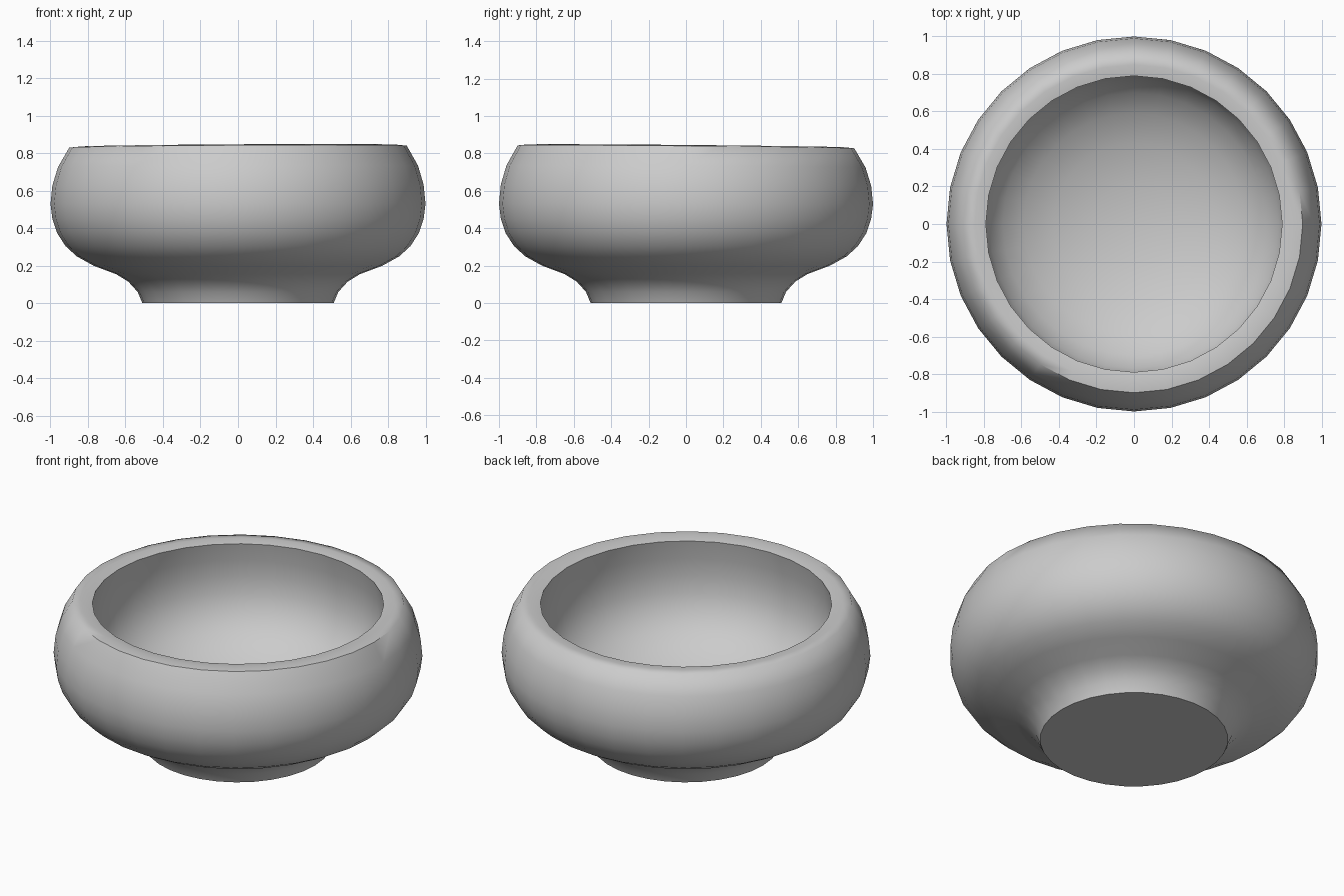
import bpy, bmesh, math

if "Cube" in bpy.data.objects:
    bpy.data.objects.remove(bpy.data.objects["Cube"])

SIDES = 32

# Half section of the bowl: base, foot, belly, rim, inner wall, inner floor
profile = [
    (0.0, 0.005), (0.51, 0.005), (0.535, 0.06), (0.585, 0.115), (0.65, 0.155),
    (0.77, 0.20), (0.86, 0.25), (0.92, 0.305), (0.965, 0.375), (0.99, 0.45),
    (1.0, 0.53), (0.99, 0.63), (0.96, 0.73), (0.90, 0.835), (0.85, 0.84),
    (0.79, 0.83), (0.81, 0.72), (0.815, 0.62), (0.805, 0.52), (0.77, 0.42),
    (0.70, 0.33), (0.59, 0.25), (0.43, 0.18), (0.22, 0.135), (0.0, 0.12),
]

# Spin the section around z
bm = bmesh.new()
verts = [bm.verts.new((r, 0, z)) for r, z in profile]
edges = [bm.edges.new(pair) for pair in zip(verts, verts[1:])]
bmesh.ops.spin(bm, geom=verts + edges, cent=(0, 0, 0), axis=(0, 0, 1),
               angle=2 * math.pi, steps=SIDES, use_duplicate=False)
bmesh.ops.remove_doubles(bm, verts=bm.verts, dist=0.0005)
bmesh.ops.recalc_face_normals(bm, faces=bm.faces)

# The worn rim dips slightly towards the back left
for v in bm.verts:
    v.co.z += (0.006 * v.co.x - 0.009 * v.co.y) * max(0, v.co.z - 0.5) / 0.34
    if v.co.z < 0.006:
        v.co.z = 0.0

mesh = bpy.data.meshes.new("bowl")
bm.to_mesh(mesh)
bm.free()
bowl = bpy.data.objects.new("bowl", mesh)
bpy.context.collection.objects.link(bowl)

# Smooth body with crisp base and inner lip edges
bpy.context.view_layer.objects.active = bowl
bowl.select_set(True)
bpy.ops.object.shade_smooth_by_angle(angle=math.radians(55))
